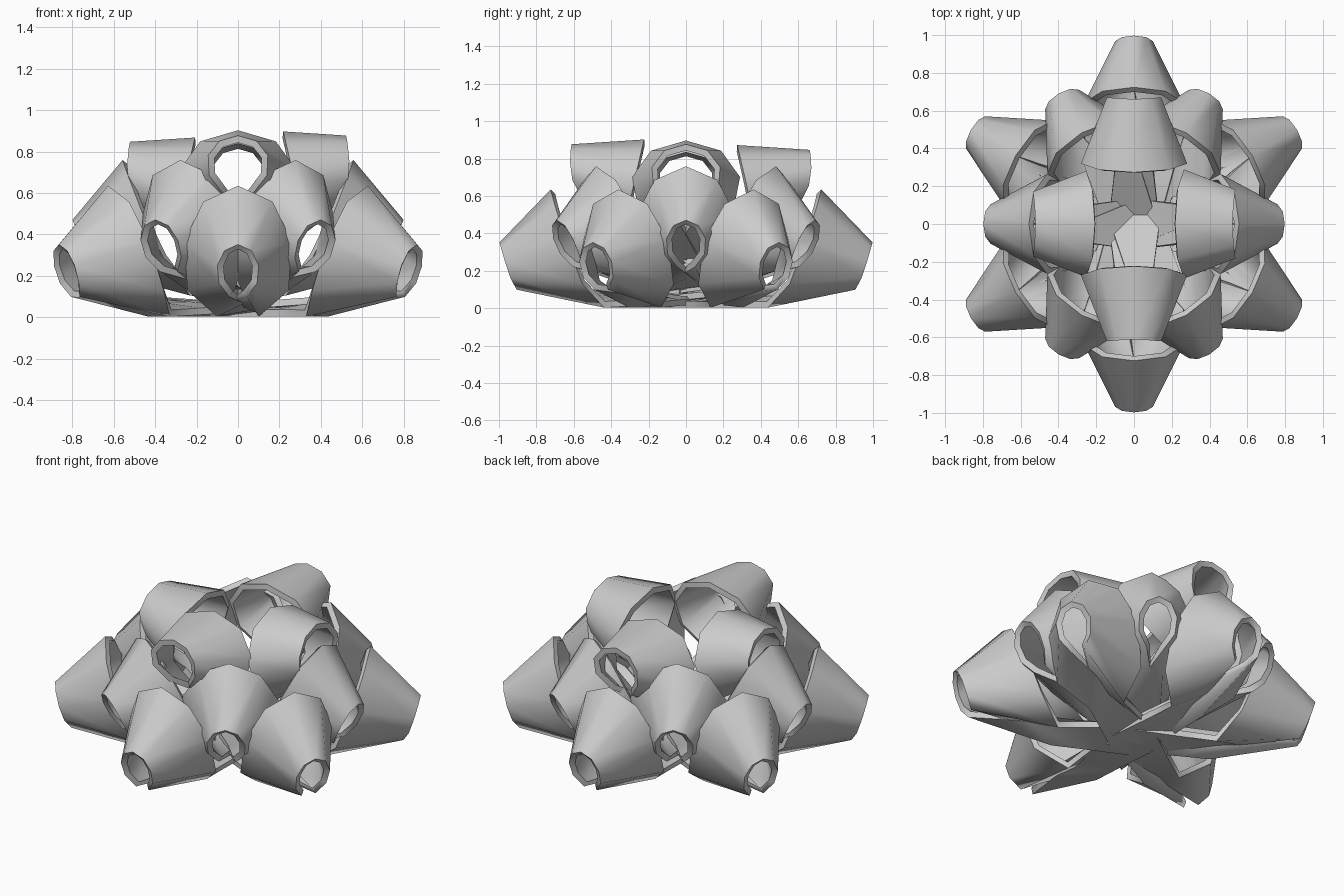
import bpy
import math
from mathutils import Vector, Matrix

old = bpy.data.objects.get("Cube")
if old:
    bpy.data.objects.remove(old, do_unlink=True)

THICK = 0.034
FLOOR = 0.02

ribbon_mat = bpy.data.materials.new("ribbon grey")
ribbon_mat.use_nodes = True
GREY = (0.6, 0.6, 0.6, 1)
ribbon_mat.diffuse_color = GREY
ribbon_mat.node_tree.nodes["Principled BSDF"].inputs["Base Color"].default_value = GREY


def ribbon_loop(name, turn, tip, elevation, near, far, rise, spread, near_back, far_back, hub_z):
    """Ribbon rolled round an outward cone, its two tails crossing at the hub."""
    e = math.radians(elevation)
    inward = Vector((-math.cos(e), 0, -math.sin(e)))
    up = Vector((-math.sin(e), 0, math.cos(e)))
    side = Vector((0, 1, 0))
    apex = Vector((tip[0], 0, tip[1])) - near * (inward + rise * up)

    def on_cone(phi, t):
        p = apex + t * (inward + rise * math.cos(phi) * up + spread * math.sin(phi) * side)
        p.z = max(p.z, FLOOR)
        return p

    # rolled part: pairs of outer and inner ribbon edge points
    pairs = []
    for deg in range(-160, 161, 40):
        phi = math.radians(deg)
        k = abs(deg / 160) ** 3
        pairs.append((on_cone(phi, near + near_back * k), on_cone(phi, far + far_back * k)))

    # straight tails to the hub
    def tail(start, sign):
        z = hub_z + 0.012 * sign
        ends = (Vector((-0.04, -0.14 * sign, z)), Vector((-0.04, 0.14 * sign, z)))
        return [tuple(a.lerp(b, i / 3) for a, b in zip(start, ends)) for i in (1, 2, 3)]

    pairs = tail(pairs[0], -1)[::-1] + pairs + tail(pairs[-1], 1)

    verts = [p for pair in pairs for p in pair]
    faces = [(2 * i, 2 * i + 1, 2 * i + 3, 2 * i + 2) for i in range(len(pairs) - 1)]
    mesh = bpy.data.meshes.new(name)
    mesh.from_pydata(verts, [], faces)
    mesh.transform(Matrix.Rotation(math.radians(turn), 4, "Z"))
    mesh.materials.append(ribbon_mat)
    obj = bpy.data.objects.new(name, mesh)
    bpy.context.collection.objects.link(obj)

    # ribbon thickness and smooth roll with crisp edges
    bpy.ops.object.select_all(action="DESELECT")
    obj.select_set(True)
    bpy.context.view_layer.objects.active = obj
    solid = obj.modifiers.new("thickness", "SOLIDIFY")
    solid.thickness = THICK
    solid.offset = 0
    bpy.ops.object.modifier_apply(modifier=solid.name)
    bpy.ops.object.shade_smooth_by_angle(angle=math.radians(65))


# lower and middle rings of six loops each
for i in range(6):
    ribbon_loop(f"lower_loop_{i + 1}", 30 + 60 * i, (0.985, 0.34), -13,
                0.175, 0.505, 0.65, 0.48, 0.03, 0.12, 0.035)
    ribbon_loop(f"middle_loop_{i + 1}", 60 * i, (0.785, 0.46), -17,
                0.175, 0.49, 0.65, 0.5, 0.05, 0.12, 0.1)

# top ring of four loops, the side pair shorter
for i, (reach, height, near, far) in enumerate([
        (0.52, 0.86, 0.42, 0.71), (0.66, 0.83, 0.32, 0.69),
        (0.52, 0.83, 0.39, 0.69), (0.61, 0.86, 0.32, 0.69)]):
    ribbon_loop(f"top_loop_{i + 1}", 90 * i, (reach, height), 14,
                near, far, 0.32, 0.39, 0.12, 0.02, 0.16 + 0.03 * i)
